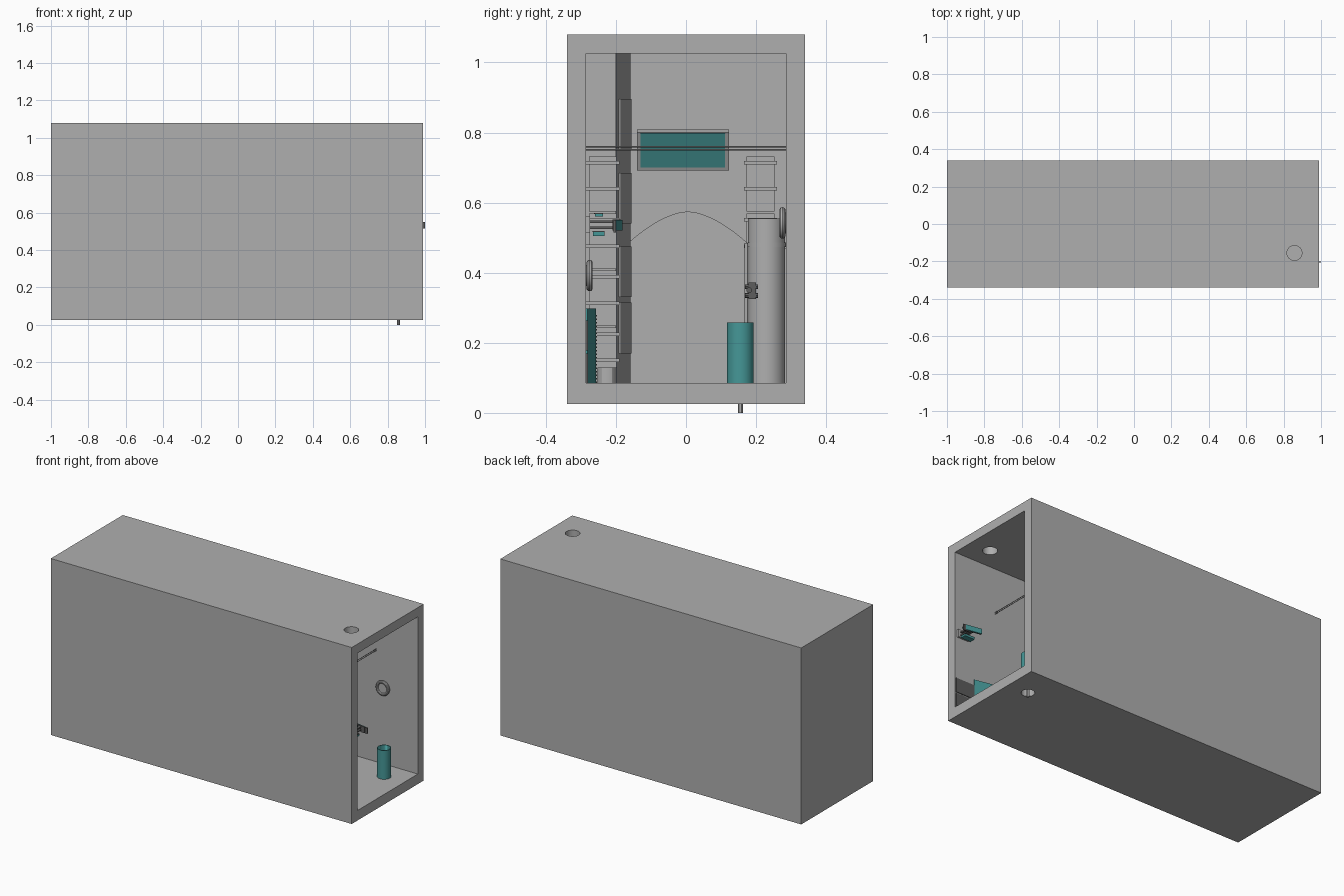
import bpy
import math

old = bpy.data.objects.get("Cube")
if old:
    bpy.data.objects.remove(old, do_unlink=True)


def material(name, color):
    m = bpy.data.materials.new(name)
    m.use_nodes = True
    m.diffuse_color = (*color, 1)
    m.node_tree.nodes["Principled BSDF"].inputs["Base Color"].default_value = (*color, 1)
    return m


GREY = material("mid grey", (0.43, 0.43, 0.43))
DARK = material("dark grey", (0.11, 0.11, 0.11))
TEAL = material("deep teal", (0.06, 0.31, 0.31))


def finish(name, mat):
    ob = bpy.context.object
    ob.name = name
    ob.data.materials.append(mat)
    return ob


def box(name, xs, ys, zs, mat=GREY, tilt=0):
    """Box from its limits on each axis; tilt leans its +x face down."""
    limits = (xs, ys, zs)
    bpy.ops.mesh.primitive_cube_add(size=1, location=[(a + b) / 2 for a, b in limits])
    ob = bpy.context.object
    ob.scale = [b - a for a, b in limits]
    ob.rotation_euler.y = tilt
    return finish(name, mat)


def plate(name, start, end, zs, mat=GREY, thick=0.006):
    """Upright thin plate between two floor points."""
    dx, dy = end[0] - start[0], end[1] - start[1]
    bpy.ops.mesh.primitive_cube_add(
        size=1, rotation=(0, 0, math.atan2(dy, dx)),
        location=((start[0] + end[0]) / 2, (start[1] + end[1]) / 2, sum(zs) / 2))
    bpy.context.object.scale = (math.hypot(dx, dy), thick, zs[1] - zs[0])
    return finish(name, mat)


def rod(name, center, radius, length, axis="z", mat=GREY, sides=32):
    turn = {"x": (0, math.pi / 2, 0), "y": (math.pi / 2, 0, 0), "z": (0, 0, 0)}[axis]
    bpy.ops.mesh.primitive_cylinder_add(vertices=sides, radius=radius, depth=length,
                                        location=center, rotation=turn)
    bpy.ops.object.shade_smooth_by_angle()
    return finish(name, mat)


def cut(ob, *cutters):
    """Subtract each cutter, then remove it."""
    for c in cutters:
        mod = ob.modifiers.new("cut", "BOOLEAN")
        mod.operation, mod.object, mod.solver = "DIFFERENCE", c, "EXACT"
        bpy.ops.object.select_all(action="DESELECT")
        bpy.context.view_layer.objects.active = ob
        ob.select_set(True)
        bpy.ops.object.modifier_apply(modifier=mod.name)
        bpy.data.objects.remove(c, do_unlink=True)


WALL, FLOOR, CEILING, END = 0.285, 0.085, 1.025, -0.945

# Shell: open at one end, with a roof vent and a floor drain
shell = box("shell", (-1, 0.99), (-0.34, 0.34), (0.025, 1.08))
cut(shell,
    box("room_cutter", (END, 1.1), (-WALL, WALL), (FLOOR, CEILING)),
    rod("vent_cutter", (0.858, -0.155, 1.05), 0.04, 0.2),
    rod("drain_cutter", (0.858, 0.155, 0.05), 0.036, 0.2))

# Standing bin over the drain, with its drain pin
bin_body = rod("bin", (0.858, 0.155, 0.171), 0.038, 0.173, mat=TEAL)
cut(bin_body, rod("bin_cutter", (0.858, 0.155, 0.2), 0.034, 0.2))
rod("drain_pin", (0.858, 0.155, 0.046), 0.007, 0.092, sides=12)

# Curtain rail across the room
for z in (0.751, 0.76):
    rod("curtain_rail", (0.715, 0, z), 0.002, 2 * WALL, "y", sides=12)

# Framed window leaning out from the end wall
LEAN = math.radians(25)
box("window_frame", (-0.92, -0.9), (-0.14, 0.122), (0.69, 0.81), GREY, LEAN)
box("window_pane", (-0.902, -0.896), (-0.13, 0.112), (0.697, 0.803), TEAL, LEAN)

# Arched panel against the end wall
arch = [(-0.165, FLOOR), (0.175, FLOOR)]
for i in range(17):
    t = 1 - i / 8
    arch.append((0.005 + 0.17 * t, 0.485 + 0.09 * (1 - abs(t) ** 1.7)))
n = len(arch)
verts = [(x, y, z) for x in (END, END + 0.03) for y, z in arch]
faces = [range(n)[::-1], range(n, 2 * n)]
faces += [(i, (i + 1) % n, n + (i + 1) % n, n + i) for i in range(n)]
mesh = bpy.data.meshes.new("arched_panel")
mesh.from_pydata(verts, [], [tuple(f) for f in faces])
mesh.materials.append(GREY)
bpy.context.collection.objects.link(bpy.data.objects.new("arched_panel", mesh))

# Tall cupboard with a slightly splayed front and a column of doors
box("tall_cupboard", (-0.75, -0.05), (-WALL, -0.205), (FLOOR, CEILING))
plate("cupboard_front", (-0.05, -0.203), (-0.75, -0.162), (FLOOR, CEILING))
for z in (0.17, 0.33, 0.54, 0.75):
    plate("cupboard_door", (-0.2, -0.19), (-0.73, -0.159), (z, z + 0.145), thick=0.008)


# Stacked lockers with rims
def stack(name, x, y0, y1, levels):
    for z in levels:
        box(name, (x, x + 0.25), (y0 + 0.008, y1 - 0.008), (z, z + 0.158))
        for rim in (z + 0.06, z + 0.135):
            box(name + "_rim", (x - 0.006, x + 0.256), (y0, y1), (rim, rim + 0.01))


stack("left_locker", 0.02, -WALL, -0.19, [FLOOR + 0.163 * k for k in range(4)])
stack("right_locker", -0.4, 0.165, 0.26, (0.411, 0.574))

# Rounded water tank with a collar
rod("tank", (0.28, 0.23, 0.32), 0.053, 0.47)
rod("tank_collar", (0.28, 0.23, 0.48), 0.055, 0.012)
box("tank_stand", (0.0, 0.22), (0.175, WALL), (FLOOR, 0.47))

# Tap beside the tank
box("tap_body", (0.5, 0.56), (0.178, 0.2), (0.325, 0.372), DARK)
rod("tap_spout", (0.56, 0.18, 0.35), 0.008, 0.05, "x", DARK, 12)
for z in (0.335, 0.36):
    rod("tap_handle", (0.55, 0.187, z), 0.007, 0.036, "y", DARK, 12)
rod("tap_post", (0.5, 0.172, 0.285), 0.005, 0.4, sides=12)


# Round wall ports
def port(name, x, side, z):
    rod(name + "_disc", (x, side * 0.279, z), 0.03, 0.012, "y")
    bpy.ops.mesh.primitive_torus_add(location=(x, side * 0.275, z), major_radius=0.036,
                                     minor_radius=0.009, rotation=(math.pi / 2, 0, 0),
                                     major_segments=32, minor_segments=10)
    bpy.ops.object.shade_smooth_by_angle()
    finish(name + "_ring", GREY)


port("right_port", 0.765, 1, 0.542)
port("left_port", 0.4, -1, 0.392)

# Splayed heater panel with a toothed rear edge, and the slim grille beside it
plate("heater", (0.86, -0.284), (0.75, -0.26), (FLOOR, 0.298), TEAL)
for k in range(20):
    z = FLOOR + 0.01 * k
    box("heater_tooth", (0.735, 0.75), (-0.27, -0.254), (z, z + 0.005), DARK)
for z in (FLOOR, 0.178):
    box("grille_panel", (0.86, 0.985), (-WALL, -0.28), (z, z + 0.085), DARK)

# Wall-mounted holder by the opening: teal inner side, dark back and arms
box("holder_plate", (0.9, 0.975), (-WALL, -0.274), (0.515, 0.56))
for z in (0.525, 0.542):
    box("holder_arm", (0.93, 0.96), (-0.275, -0.2), (z, z + 0.007), DARK)
plate("holder_grip", (0.985, -0.201), (0.89, -0.184), (0.52, 0.55), TEAL)
plate("holder_grip_back", (0.985, -0.207), (0.89, -0.19), (0.52, 0.552), DARK)
box("holder_tray", (0.9, 0.965), (-0.265, -0.232), (0.505, 0.516), TEAL)
box("holder_tray_top", (0.898, 0.967), (-0.267, -0.232), (0.516, 0.519), DARK)
box("holder_button", (0.92, 0.96), (-0.26, -0.237), (0.56, 0.568), TEAL)
box("holder_button_top", (0.918, 0.962), (-0.262, -0.237), (0.568, 0.571), DARK)
box("holder_pin", (0.955, 1.0), (-0.207, -0.2), (0.515, 0.55), DARK)

# Small stool on the floor
rod("stool", (0.45, -0.225, 0.107), 0.028, 0.045, sides=12)
